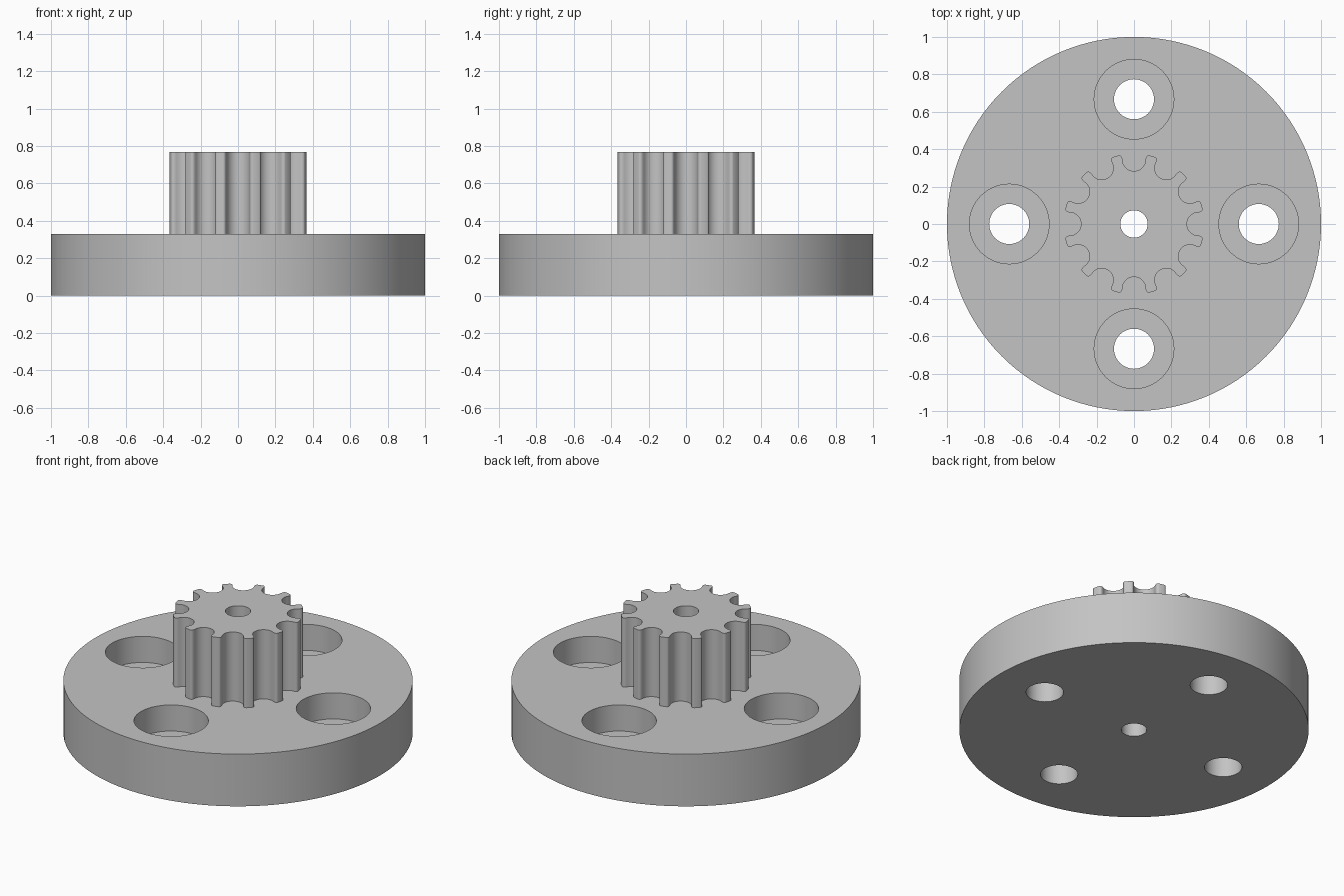
import bpy
import bmesh
from math import sin, cos, pi, radians
from mathutils import Matrix, Vector

if "Cube" in bpy.data.objects:
    bpy.data.objects.remove(bpy.data.objects["Cube"])

BASE_TOP, GEAR_TOP = 0.33, 0.767
SEAT_Z = 0.165
BORE_R = 0.073
TEETH = 12

grey = bpy.data.materials.new("plain grey")
grey.use_nodes = True
colour = (0.55, 0.55, 0.55, 1)
grey.diffuse_color = colour
grey.node_tree.nodes["Principled BSDF"].inputs["Base Color"].default_value = colour


def circle(radius, count=96):
    return [(radius * cos(2 * pi * i / count), radius * sin(2 * pi * i / count))
            for i in range(count)]


def prism(name, outline, z0, z1, at=(0, 0)):
    """Extrude a closed outline from z0 to z1."""
    bm = bmesh.new()
    face = bm.faces.new([bm.verts.new((x + at[0], y + at[1], z0)) for x, y in outline])
    top = bmesh.ops.extrude_face_region(bm, geom=[face], use_keep_orig=True)["geom"]
    moved = [v for v in top if isinstance(v, bmesh.types.BMVert)]
    bmesh.ops.translate(bm, verts=moved, vec=(0, 0, z1 - z0))
    bmesh.ops.recalc_face_normals(bm, faces=bm.faces)
    mesh = bpy.data.meshes.new(name)
    bm.to_mesh(mesh)
    bm.free()
    mesh.materials.append(grey)
    obj = bpy.data.objects.new(name, mesh)
    bpy.context.collection.objects.link(obj)
    return obj


def activate(obj):
    bpy.ops.object.select_all(action="DESELECT")
    obj.select_set(True)
    bpy.context.view_layer.objects.active = obj


def drill(obj, radius, z0, z1, at=(0, 0)):
    """Cut a round hole and discard the cutter."""
    cutter = prism("hole_cutter", circle(radius, 64), z0, z1, at)
    cutter.hide_render = True
    activate(obj)
    mod = obj.modifiers.new("hole", "BOOLEAN")
    mod.operation, mod.solver, mod.object = "DIFFERENCE", "EXACT", cutter
    bpy.ops.object.modifier_apply(modifier=mod.name)
    bpy.data.objects.remove(cutter)


def gear_outline():
    """Round grooves with rounded tooth tips, one groove on each axis."""
    half_tip = [(0.081, 0.3665), (0.075, 0.3665), (0.069, 0.363), (0.064, 0.356)]
    groove = [(0.062 * cos(a), 0.345 - 0.062 * sin(a))
              for a in (pi * i / 16 for i in range(17))]
    pitch = half_tip + groove + [(-t, r) for t, r in reversed(half_tip)]
    points = []
    for k in range(TEETH):
        turn = Matrix.Rotation(2 * pi * k / TEETH, 2)
        points += [tuple(turn @ Vector(p)) for p in pitch]
    return points


# Round base with four counterbored holes and a central bore
base = prism("base_disc", circle(1, 128), 0, BASE_TOP)
for k in range(4):
    spot = (0.667 * cos(k * pi / 2), 0.667 * sin(k * pi / 2))
    drill(base, 0.213, SEAT_Z, BASE_TOP + 0.1, spot)
    drill(base, 0.107, -0.1, SEAT_Z + 0.05, spot)
drill(base, BORE_R, -0.1, BASE_TOP + 0.1)

# Toothed pinion standing on the base
pinion = prism("pinion", gear_outline(), BASE_TOP, GEAR_TOP)
drill(pinion, BORE_R, BASE_TOP - 0.1, GEAR_TOP + 0.1)

for part in (base, pinion):
    activate(part)
    bpy.ops.object.shade_smooth_by_angle(angle=radians(35))
